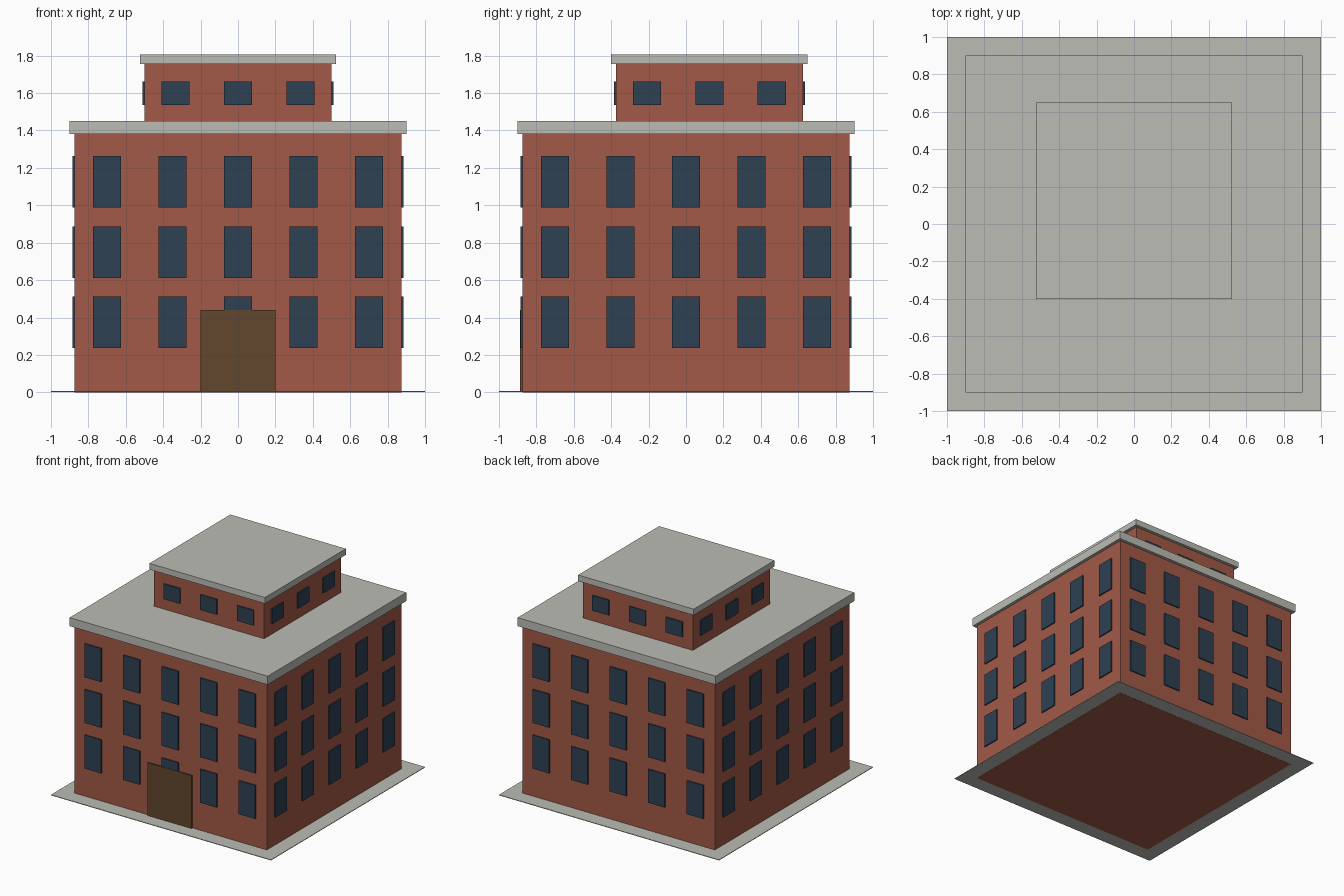
import bpy
import bmesh
from math import pi
from mathutils import Matrix, Vector

if "Cube" in bpy.data.objects:
    bpy.data.objects.remove(bpy.data.objects["Cube"], do_unlink=True)


def material(name, rgb):
    mat = bpy.data.materials.new(name)
    mat.use_nodes = True
    color = (*rgb, 1)
    mat.diffuse_color = color
    mat.node_tree.nodes["Principled BSDF"].inputs["Base Color"].default_value = color
    return mat


brick = material("red brick", (0.36, 0.1, 0.063))
stone = material("pale stone", (0.5, 0.505, 0.46))
glass = material("dark blue glass", (0.027, 0.052, 0.085))
wood = material("brown wood", (0.122, 0.062, 0.027))


def add_box(bm, center, size, turn=Matrix()):
    place = turn @ Matrix.Translation(center) @ Matrix.Diagonal((*size, 1))
    bmesh.ops.create_cube(bm, size=1, matrix=place)


def finish(name, bm, mat):
    mesh = bpy.data.meshes.new(name)
    bm.to_mesh(mesh)
    bm.free()
    mesh.materials.append(mat)
    obj = bpy.data.objects.new(name, mesh)
    bpy.context.collection.objects.link(obj)
    return obj


def block(name, half, bottom, top, mat, y=0):
    """Square block given by its half width and height range."""
    bm = bmesh.new()
    add_box(bm, (0, y, (bottom + top) / 2), (2 * half, 2 * half, top - bottom))
    return finish(name, bm, mat)


def windows(name, half, columns, rows, size, y=0):
    """Window panes repeated on all four walls of a square block."""
    bm = bmesh.new()
    depth = 0.02
    for side in range(4):
        turn = Matrix.Translation((0, y, 0)) @ Matrix.Rotation(side * pi / 2, 4, "Z")
        for x in columns:
            for z in rows:
                add_box(bm, Vector((x, -half, z)), (size[0], depth, size[1]), turn)
    return finish(name, bm, glass)


# Ground slab and main building
block("ground_slab", 1.0, 0.001, 0.006, stone)
block("main_walls", 0.875, 0, 1.38, brick)
block("main_roof", 0.9, 1.38, 1.45, stone)
windows("main_windows", 0.875, [i * 0.35 for i in range(-2, 3)],
        [0.375, 0.75, 1.125], (0.15, 0.275))

# Set-back upper storey
back = 0.125
block("upper_walls", 0.5, 1.45, 1.755, brick, back)
block("upper_roof", 0.525, 1.755, 1.805, stone, back)
windows("upper_windows", 0.5, [i / 3 for i in (-1, 0, 1)], [1.6], (0.15, 0.125), back)

# Front door, standing just proud of the window behind it
bm = bmesh.new()
add_box(bm, (0, -0.875, 0.2225), (0.4, 0.025, 0.435))
finish("front_door", bm, wood)
